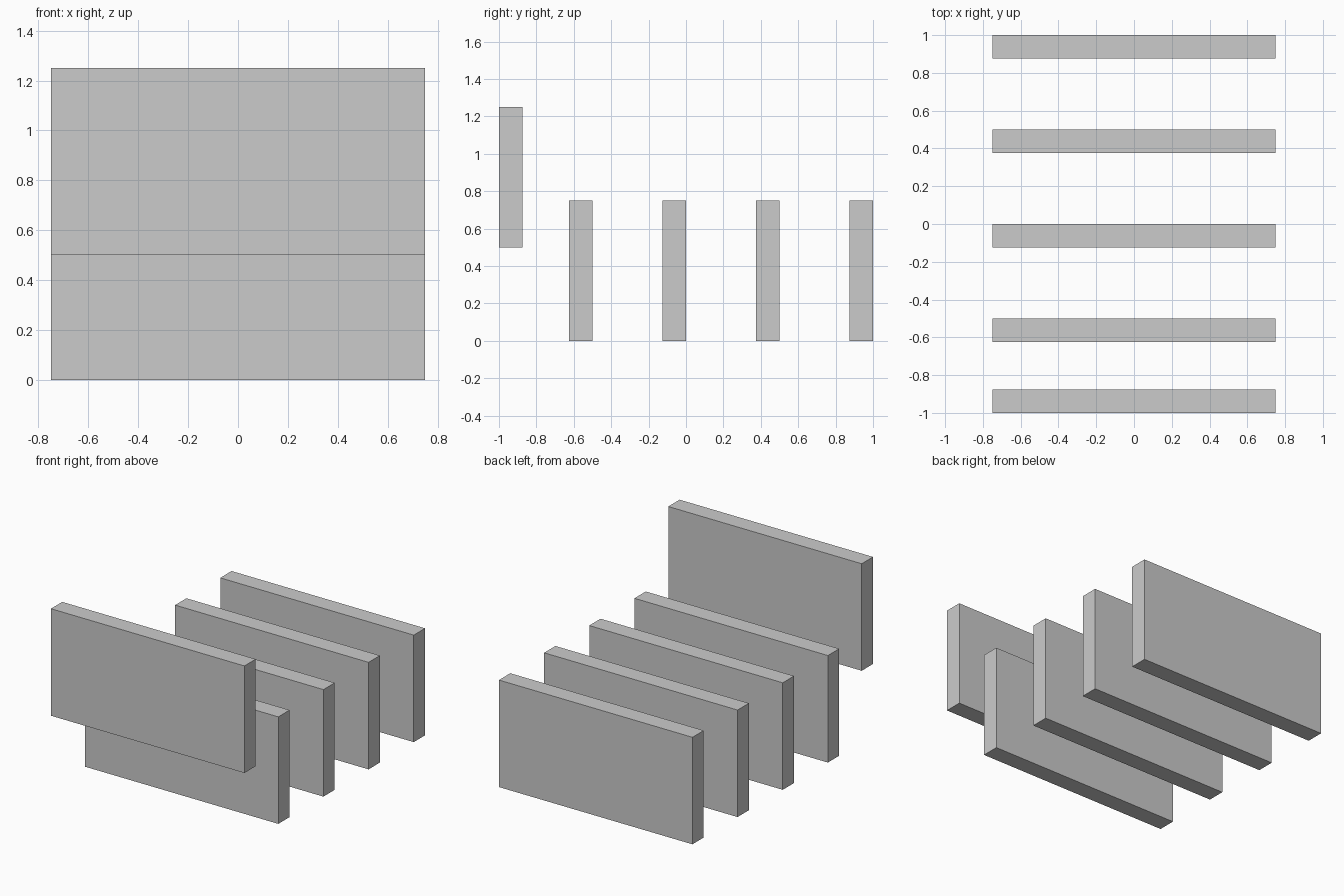
import bpy

if "Cube" in bpy.data.objects:
    bpy.data.objects.remove(bpy.data.objects["Cube"])

WIDTH, THICK, HEIGHT = 1.5, 0.125, 0.75


def slab(name, y_front, z_bottom):
    """Upright rectangular slab, placed by its front face and bottom edge."""
    bpy.ops.mesh.primitive_cube_add(
        size=1, location=(0, y_front + THICK / 2, z_bottom + HEIGHT / 2))
    obj = bpy.context.object
    obj.name = name
    obj.scale = (WIDTH, THICK, HEIGHT)
    bpy.ops.object.transform_apply(location=False, rotation=False, scale=True)
    return obj


# Raised slab at the front
slab("raised_front_slab", -1.0, 0.5)

# Row of evenly spaced slabs standing on the ground
for i in range(4):
    slab(f"standing_slab_{i + 1}", -0.625 + 0.5 * i, 0.0)
